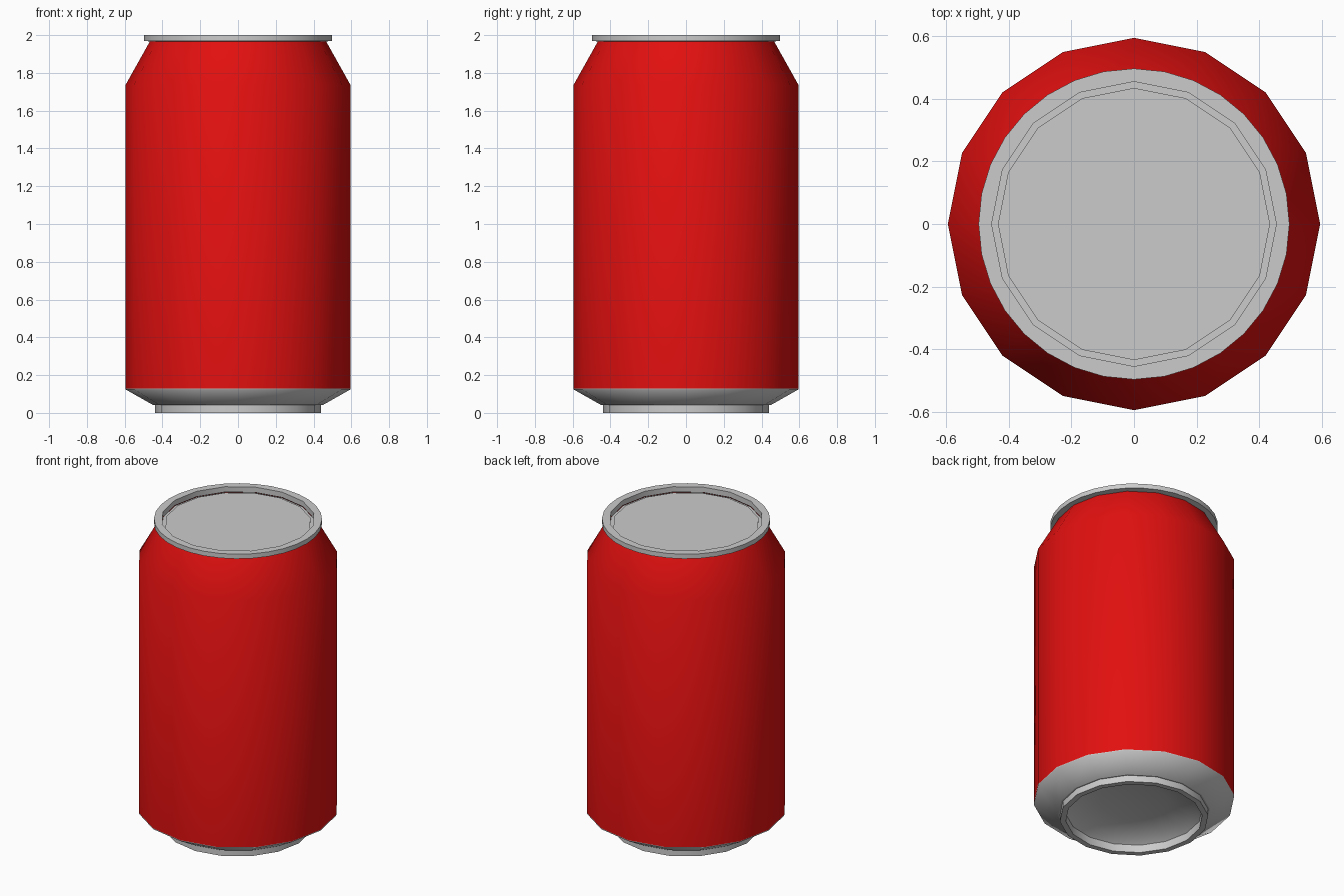
import bpy, bmesh
from math import sin, cos, pi, radians

cube = bpy.data.objects.get("Cube")
if cube:
    bpy.data.objects.remove(cube)


def material(name, colour):
    mat = bpy.data.materials.new(name)
    mat.use_nodes = True
    mat.diffuse_color = colour
    mat.node_tree.nodes["Principled BSDF"].inputs["Base Color"].default_value = colour
    return mat


red = material("red_paint", (0.76, 0.005, 0.005, 1))
grey = material("brushed_grey", (0.6, 0.6, 0.6, 1))


def lathe(name, profile, mat, sides=16, smooth=29, closed=False, facet_below=0):
    """Turn (radius, height) points about z; a zero radius makes a pole.
    Points with radius below facet_below are flattened to half the sides."""
    bm = bmesh.new()
    rings = []
    for radius, z in profile:
        if radius == 0:
            rings.append([bm.verts.new((0, 0, z))] * sides)
            continue
        ring = []
        for i in range(sides):
            a = 2 * pi * i / sides
            r = radius * cos(2 * pi / sides) if radius < facet_below and i % 2 else radius
            ring.append(bm.verts.new((r * cos(a), r * sin(a), z)))
        rings.append(ring)
    pairs = list(zip(rings, rings[1:]))
    if closed:
        pairs.append((rings[-1], rings[0]))
    for low, high in pairs:
        for i in range(sides):
            j = (i + 1) % sides
            corners = [low[i], low[j], high[j], high[i]]
            bm.faces.new(list(dict.fromkeys(corners)))
    mesh = bpy.data.meshes.new(name)
    bm.to_mesh(mesh)
    bm.free()
    mesh.materials.append(mat)
    obj = bpy.data.objects.new(name, mesh)
    bpy.context.collection.objects.link(obj)
    bpy.ops.object.select_all(action='DESELECT')
    obj.select_set(True)
    bpy.context.view_layer.objects.active = obj
    bpy.ops.object.shade_smooth_by_angle(angle=radians(smooth))
    return obj


# Painted wall and tapered shoulder
lathe("can_body", [(0.595, 0.13), (0.595, 1.737), (0.463, 1.973)], red)

# Bare metal taper under the wall
lathe("base_taper", [(0.45, 0.042), (0.595, 0.124), (0.595, 0.13)], grey, smooth=65)

# Standing ring with a shallow inner wall
lathe("foot_ring", [(0.405, 0.05), (0.405, 0), (0.44, 0), (0.44, 0.042), (0.45, 0.042)], grey)

# Domed underside
dome = [(0.405 * sin(radians(a)), 0.05 + 0.07 * cos(radians(a))) for a in (0, 30, 60, 90)]
lathe("base_dome", dome, grey, smooth=60)

# Overhanging top rim: round outside, faceted inside
lathe("top_rim", [(0.455, 1.965), (0.497, 1.97), (0.497, 2), (0.455, 2)], grey,
      sides=32, closed=True, facet_below=0.46)

# Sunken lid with a narrow ledge round it
lathe("lid", [(0.455, 1.963), (0.435, 1.963), (0.435, 1.97), (0, 1.97)], grey)
